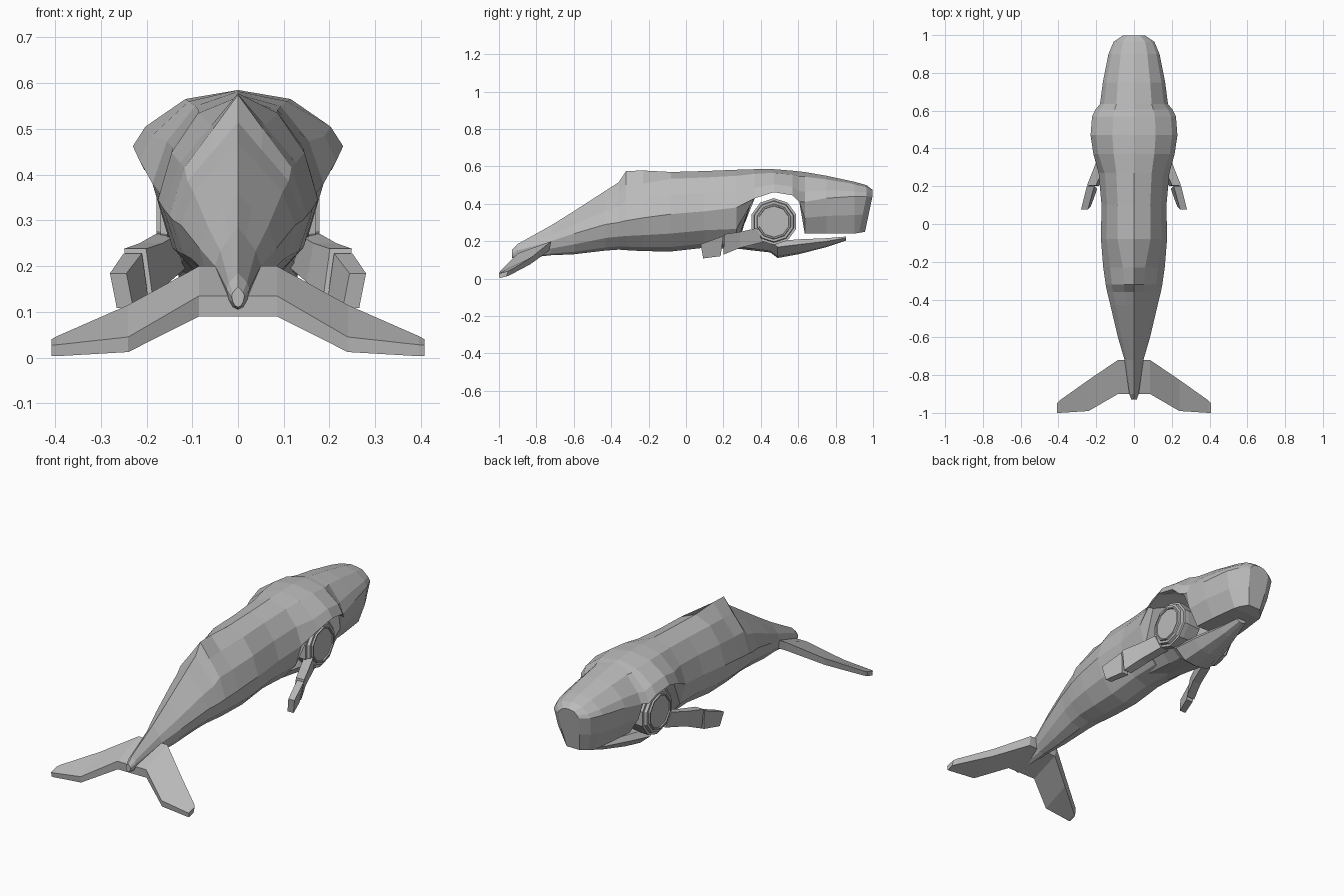
import bpy, bmesh, math

if "Cube" in bpy.data.objects:
    bpy.data.objects.remove(bpy.data.objects["Cube"])

skin = bpy.data.materials.new("grey_skin")
skin.diffuse_color = (0.5, 0.5, 0.5, 1)
skin.use_nodes = True
skin.node_tree.nodes["Principled BSDF"].inputs["Base Color"].default_value = skin.diffuse_color


def loft(name, rings, mirror=False):
    """Skin a list of equal-length rings, cap both ends, optionally mirror in x."""
    bm = bmesh.new()
    vs = [[bm.verts.new(p) for p in r] for r in rings]
    n = len(rings[0])
    for a, b in zip(vs, vs[1:]):
        for i in range(n):
            j = (i + 1) % n
            bm.faces.new((a[i], a[j], b[j], b[i]))
    bm.faces.new(vs[0])
    bm.faces.new(vs[-1])
    bmesh.ops.recalc_face_normals(bm, faces=bm.faces)
    me = bpy.data.meshes.new(name)
    bm.to_mesh(me)
    bm.free()
    me.materials.append(skin)
    ob = bpy.data.objects.new(name, me)
    bpy.context.collection.objects.link(ob)
    if mirror:
        ob.modifiers.new("mirror", 'MIRROR').use_mirror_merge = False
    return ob


def full(half):
    """Half section (top to bottom, x >= 0) to a closed symmetric ring."""
    return half + [(-x, y, z) for x, y, z in half[-2:0:-1]]


def section(y, w, zt, zm, zb, kind):
    up = zt - zm
    p1, p2 = {"tail": ((.36, .72), (.78, .4)), "body": ((.5, .84), (.83, .46)),
              "shell": ((.5, .84), (.88, .35)), "head": ((.52, .84), (.88, .35)),
              "nose": ((.55, .84), (.88, .35))}[kind]
    pts = [(0, zt), (p1[0] * w, zm + p1[1] * up), (p2[0] * w, zm + p2[1] * up), (w, zm)]
    if kind == "shell":      # hollow roof above the eye
        pts += [(.85 * w, zm + .005), (.5 * w, zm + .04), (0, zm + .06)]
    else:
        d = zm - zb
        low = ((.9, .5), (.62, 0)) if kind in ("head", "nose") else ((.82, .48), (.45, .12))
        pts += [(a * w, zb + b * d) for a, b in low] + [(0, zb)]
    lean = .04 if kind == "nose" else 0
    return full([(x, y - lean * max(0, zm - z) / max(zm - zb, .01), z) for x, z in pts])


# Body and upper head: y, half width, top, widest height, bottom, section type
stations = [
    (-.93, .014, .155, .135, .11, "tail"), (-.90, .025, .185, .15, .105, "tail"),
    (-.72, .05, .285, .2, .125, "tail"), (-.6, .085, .36, .24, .13, "tail"),
    (-.43, .125, .47, .29, .15, "tail"), (-.36, .142, .515, .3, .155, "tail"),
    (-.32, .15, .575, .31, .152, "tail"), (-.23, .163, .578, .325, .147, "tail"),
    (-.08, .175, .57, .345, .145, "body"), (.1, .172, .575, .36, .165, "body"),
    (.27, .187, .582, .38, .16, "body"), (.37, .215, .585, .43, .16, "shell"),
    (.47, .23, .585, .462, .16, "shell"), (.57, .222, .577, .445, .16, "shell"),
    (.605, .205, .573, .41, .16, "shell"), (.635, .18, .57, .41, .24, "head"),
    (.75, .165, .55, .43, .24, "head"), (.9, .135, .518, .44, .24, "head"),
    (.965, .108, .5, .44, .245, "nose"), (.997, .06, .475, .44, .25, "nose"),
]
loft("whale_body", [section(*s) for s in stations])

# Throat and lower jaw: y, half width, top, bottom
jaw = [(.15, .1, .26, .175), (.36, .12, .25, .15), (.45, .13, .225, .14),
       (.49, .13, .2, .11), (.6, .105, .21, .13), (.75, .06, .216, .168),
       (.855, .03, .225, .203)]
loft("lower_jaw", [full([(0, y, t), (.8 * w, y, t), (w, y, t - .35 * (t - b)),
                         (.55 * w, y, b + .1 * (t - b)), (0, y, b)])
                   for y, w, t, b in jaw])

# Stepped round eye drums: x, radius
drum = [(.05, .115), (.13, .125), (.155, .125), (.155, .112), (.17, .108),
        (.17, .095), (.178, .092), (.178, .085), (.172, .083)]
loft("eye_drum", [[(x, .47 + r * math.cos((i + .5) * math.pi / 5),
                    .305 + r * math.sin((i + .5) * math.pi / 5)) for i in range(10)]
                  for x, r in drum], True)


# Side fins: centre x, (y, z) top, (y, z) bottom, half thickness
def fin(name, rows):
    loft(name, [[(x - t, *top), (x + t, *top), (x - .015 + t, *bot), (x - .015 - t, *bot)]
                for x, top, bot, t in rows], True)


fin("fin_arm", [(.155, (.38, .27), (.41, .195), .025), (.19, (.29, .25), (.29, .165), .025),
                (.225, (.205, .238), (.2, .128), .024)])
fin("fin_tip", [(.23, (.2, .228), (.185, .12), .02), (.262, (.078, .184), (.092, .108), .018)])

# Tail flukes: x, leading (y, z), trailing (y, z), leading and trailing thickness
fluke = [(0, (-.72, .2), (-.9, .135), .05, .045), (.085, (-.72, .2), (-.9, .135), .05, .045),
         (.24, (-.825, .115), (-.99, .045), .04, .033),
         (.395, (-.935, .047), (-1, .028), .03, .025), (.408, (-.95, .04), (-1, .027), .028, .024)]
loft("tail_flukes", [[(x, *l), (x, *t), (x, t[0] + .004, t[1] - tt), (x, l[0] - .01, l[1] - tl)]
                     for x, l, t, tl, tt in fluke], True)
